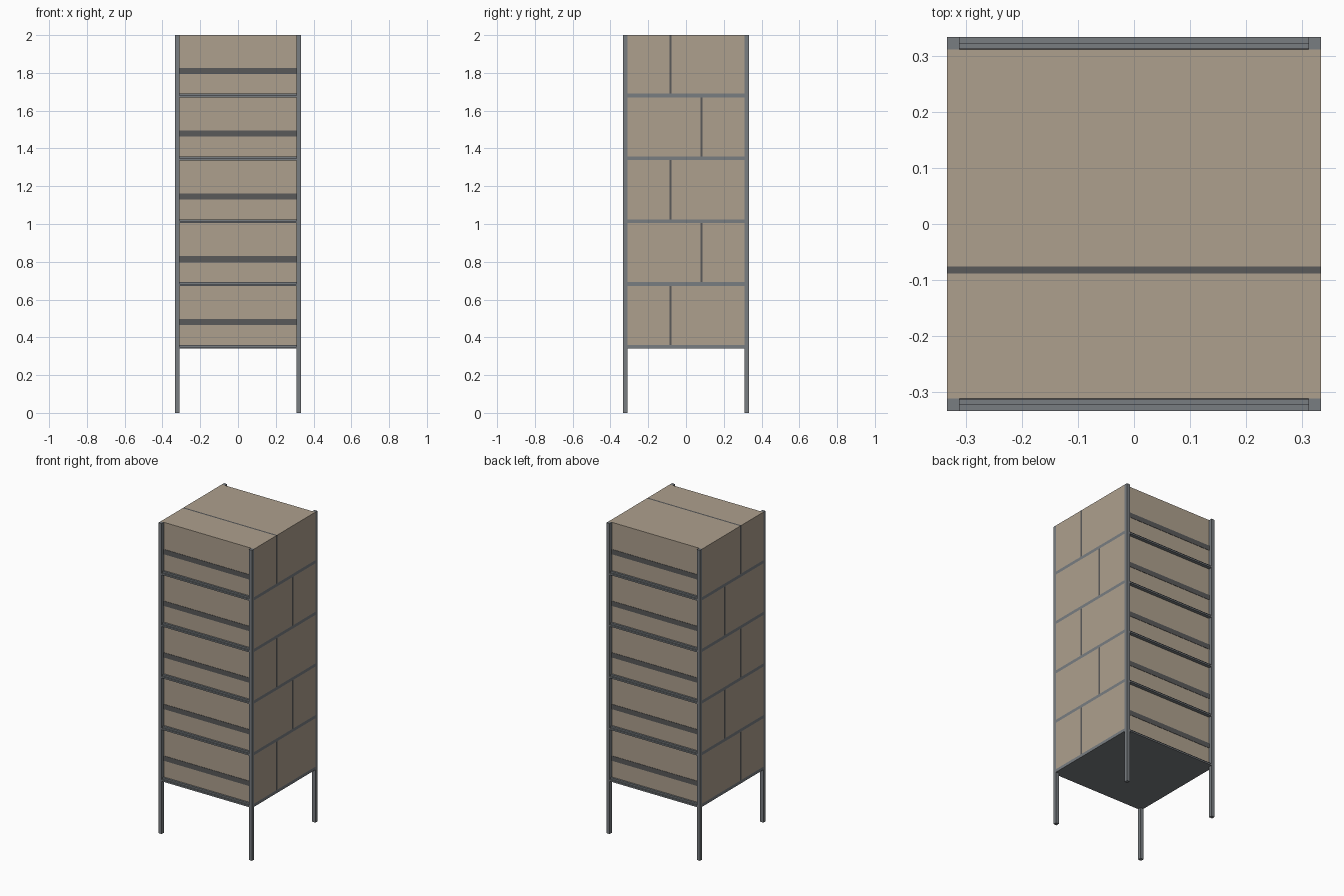
import bpy, bmesh

if "Cube" in bpy.data.objects:
    bpy.data.objects.remove(bpy.data.objects["Cube"])

def material(name, c):
    m = bpy.data.materials.new(name)
    m.diffuse_color = (*c, 1)
    m.use_nodes = True
    m.node_tree.nodes["Principled BSDF"].inputs["Base Color"].default_value = m.diffuse_color
    return m

WOOD = material("tan_wood", (0.42, 0.35, 0.27))
STEEL = material("grey_steel", (0.19, 0.205, 0.22))
DARK = material("dark_strip", (0.10, 0.10, 0.10))

def box(name, x, y, z, mat):
    """Box from (min, max) ranges on each axis."""
    bm = bmesh.new()
    bmesh.ops.create_cube(bm, size=1)
    for v in bm.verts:
        v.co = [r[0] if c < 0 else r[1] for c, r in zip(v.co, (x, y, z))]
    me = bpy.data.meshes.new(name)
    bm.to_mesh(me)
    bm.free()
    me.materials.append(mat)
    ob = bpy.data.objects.new(name, me)
    bpy.context.collection.objects.link(ob)
    return ob

def span(s, a, b):
    return tuple(sorted((s * a, s * b)))

R, I = 0.333, 0.311      # outer and inner half widths
PITCH, BASE, BAR = 0.3325, 0.34, 0.02

# corner posts
for sx in (-1, 1):
    for sy in (-1, 1):
        box("corner_post", span(sx, I, R), span(sy, I, R), (0, 2), STEEL)

for i in range(5):
    z0 = BASE + i * PITCH
    z1 = z0 + BAR
    top = z0 + PITCH if i < 4 else 2.0
    seam = -0.082 if i % 2 == 0 else 0.082
    # shelf plate and stepped front/back rails
    box("shelf", (-R, R), (-I, I), (z0, z1), STEEL)
    for s in (-1, 1):
        box("rail_ledge", (-I, I), span(s, I, R), (z0, z0 + BAR / 2), STEEL)
        box("rail_lip", (-I, I), span(s, I, 0.323), (z0 + BAR / 2, z1), STEEL)
    # two blocks with a dark divider between them
    box("front_block", (-R, R), (-I, seam - 0.006), (z1, top), WOOD)
    box("back_block", (-R, R), (seam + 0.006, I), (z1, top), WOOD)
    box("divider", (-R, R), (seam - 0.006, seam + 0.006), (z1, top), DARK)
    # dark horizontal bands on front and back
    for s in (-1, 1):
        box("face_band", (-I, I), span(s, I - 0.005, I + 0.002),
            (z0 + 0.125, z0 + 0.157), DARK)
